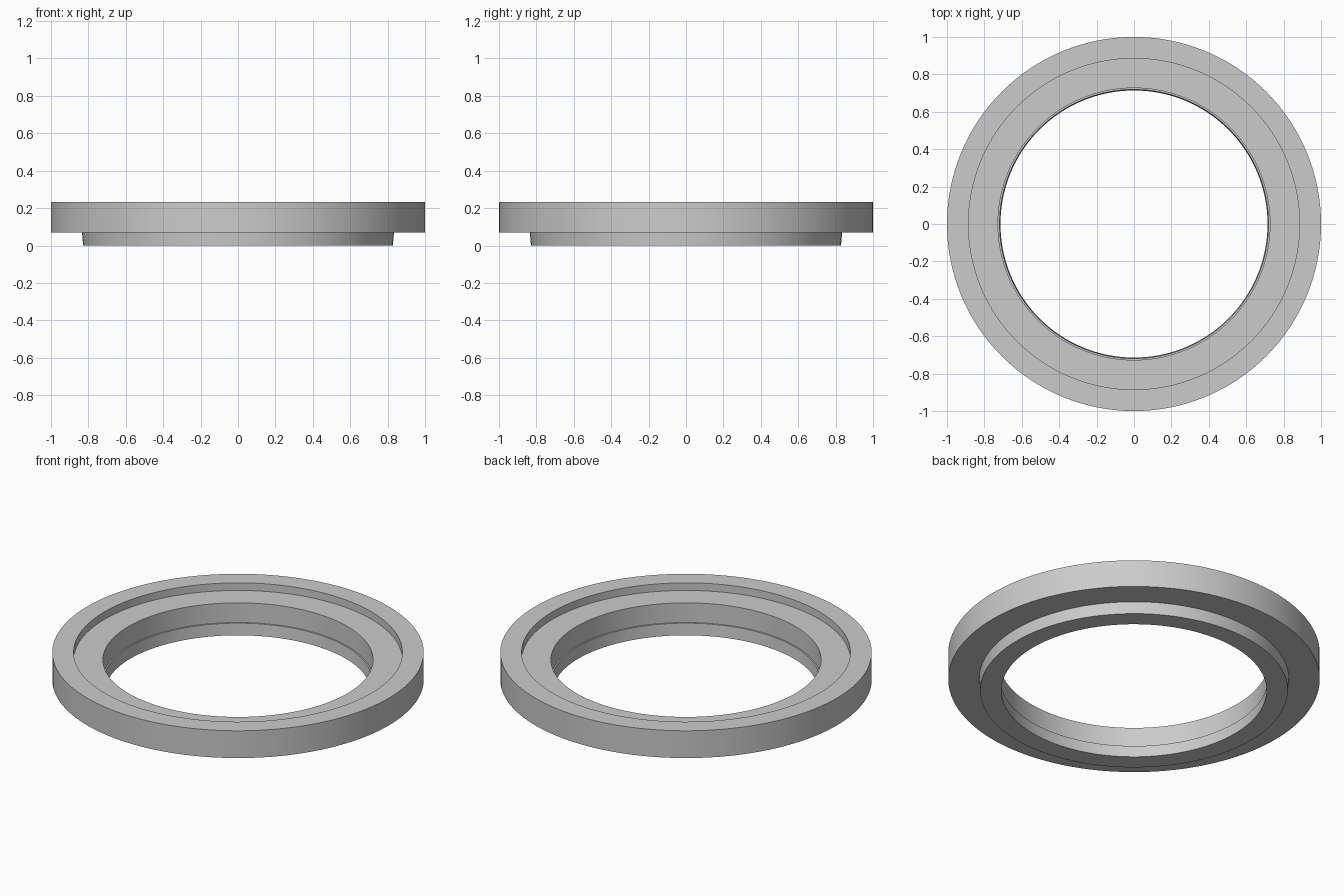
import bpy
import math

SEGMENTS = 128

cube = bpy.data.objects.get("Cube")
if cube:
    bpy.data.objects.remove(cube, do_unlink=True)

# Single plain grey
grey = bpy.data.materials.new("light_grey")
grey.use_nodes = True
colour = (0.6, 0.6, 0.6, 1)
grey.diffuse_color = colour
grey.node_tree.nodes["Principled BSDF"].inputs["Base Color"].default_value = colour


def lathe(name, profile):
    """Spin a closed (radius, z) profile about the z axis."""
    n = len(profile)
    verts, faces = [], []
    for s in range(SEGMENTS):
        a = math.tau * s / SEGMENTS
        verts += [(r * math.cos(a), r * math.sin(a), z) for r, z in profile]
        t = (s + 1) % SEGMENTS
        for i in range(n):
            j = (i + 1) % n
            faces.append((s * n + i, t * n + i, t * n + j, s * n + j))
    mesh = bpy.data.meshes.new(name)
    mesh.from_pydata(verts, [], faces)
    mesh.materials.append(grey)
    obj = bpy.data.objects.new(name, mesh)
    bpy.context.collection.objects.link(obj)
    bpy.ops.object.select_all(action='DESELECT')
    obj.select_set(True)
    bpy.context.view_layer.objects.active = obj
    bpy.ops.object.shade_smooth_by_angle(angle=math.radians(30))
    return obj


# Flanged ring: tapered lower collar, wide rim, recessed seat and stepped bore
lathe("flanged_ring", [
    (0.714, 0.0), (0.828, 0.0),      # collar underside
    (0.834, 0.07), (1.0, 0.07),      # flange underside
    (1.0, 0.232), (0.885, 0.232),    # outer wall and rim
    (0.885, 0.187), (0.727, 0.187),  # recessed seat
    (0.727, 0.07), (0.719, 0.07),    # bore and small ledge
])
